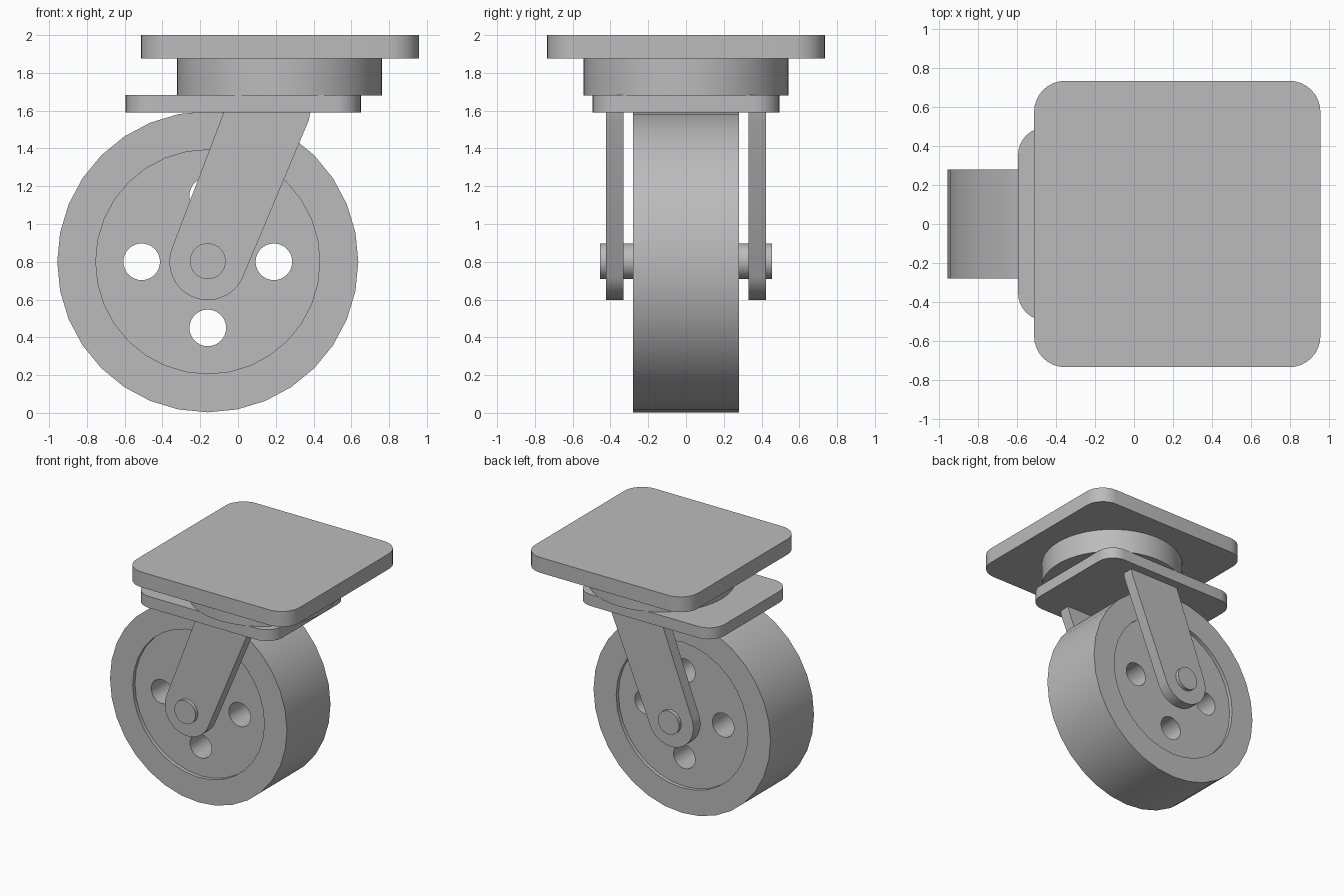
import bpy, bmesh
from math import sin, cos, pi, radians
from mathutils import Matrix

cube = bpy.data.objects.get("Cube")
if cube:
    bpy.data.objects.remove(cube, do_unlink=True)

grey = bpy.data.materials.new("plain grey")
grey.use_nodes = True
colour = (0.5, 0.5, 0.5, 1)
grey.diffuse_color = colour
grey.node_tree.nodes["Principled BSDF"].inputs["Base Color"].default_value = colour

UPRIGHT = Matrix.Rotation(radians(90), 4, "X")  # profile (x, z), extruded along y
FLAT = Matrix.Identity(4)                       # profile (x, y), extruded along z


def arc(cx, cy, r, start, end, steps):
    angles = [radians(start + (end - start) * i / steps) for i in range(steps + 1)]
    return [(cx + r * cos(a), cy + r * sin(a)) for a in angles]


def circle(cx, cy, r, sides):
    return arc(cx, cy, r, 0, 360, sides)[:-1]


def rounded_rect(x0, x1, y0, y1, r):
    corners = [(x1 - r, y1 - r), (x0 + r, y1 - r), (x0 + r, y0 + r), (x1 - r, y0 + r)]
    return [p for i, (x, y) in enumerate(corners) for p in arc(x, y, r, 90 * i, 90 * i + 90, 8)]


def extrude(name, loops, depth, location, turn):
    """Solid from an outline and optional holes, centred on its location."""
    curve = bpy.data.curves.new(name + "_outline", "CURVE")
    curve.dimensions = "2D"
    curve.fill_mode = "BOTH"
    curve.extrude = depth / 2
    for loop in loops:
        spline = curve.splines.new("POLY")
        spline.points.add(len(loop) - 1)
        for point, (x, y) in zip(spline.points, loop):
            point.co = (x, y, 0, 1)
        spline.use_cyclic_u = True
    source = bpy.data.objects.new(name + "_outline", curve)
    bpy.context.collection.objects.link(source)
    graph = bpy.context.evaluated_depsgraph_get()
    mesh = bpy.data.meshes.new_from_object(source.evaluated_get(graph))
    bpy.data.objects.remove(source, do_unlink=True)

    # weld caps to sides and bake the placement
    bm = bmesh.new()
    bm.from_mesh(mesh)
    bmesh.ops.remove_doubles(bm, verts=bm.verts, dist=0.0005)
    bmesh.ops.transform(bm, matrix=Matrix.Translation(location) @ turn, verts=bm.verts)
    bmesh.ops.recalc_face_normals(bm, faces=bm.faces)
    bm.to_mesh(mesh)
    bm.free()
    mesh.name = name
    mesh.materials.clear()
    mesh.materials.append(grey)
    obj = bpy.data.objects.new(name, mesh)
    bpy.context.collection.objects.link(obj)
    bpy.ops.object.select_all(action="DESELECT")
    obj.select_set(True)
    bpy.context.view_layer.objects.active = obj
    bpy.ops.object.shade_smooth_by_angle(angle=radians(30))
    return obj


WX, WZ = -0.16, 0.8  # wheel centre

# Mounting plate, swivel drum and fork plate
extrude("mounting_plate", [rounded_rect(-0.513, 0.957, -0.735, 0.735, 0.16)],
        0.125, (0, 0, 1.9375), FLAT)
extrude("swivel_drum", [circle(0.22, 0, 0.542, 64)], 0.195, (0, 0, 1.7785), FLAT)
extrude("fork_plate", [rounded_rect(-0.595, 0.65, -0.495, 0.495, 0.14)],
        0.093, (0, 0, 1.6355), FLAT)

# Wheel: tyre ring and slightly recessed hub disc with four round holes
extrude("tyre", [circle(WX, WZ, 0.797, 32), circle(WX, WZ, 0.593, 32)],
        0.56, (0, 0, 0), UPRIGHT)
holes = [circle(WX + 0.35 * cos(i * pi / 2), WZ + 0.35 * sin(i * pi / 2), 0.097, 32)
         for i in range(4)]
extrude("wheel_hub", [circle(WX, WZ, 0.593, 32)] + holes, 0.5, (0, 0, 0), UPRIGHT)

# Axle
extrude("axle", [circle(WX, WZ + 0.003, 0.095, 32)], 0.908, (0, 0, 0), UPRIGHT)

# Slanted fork legs, one each side
leg = arc(WX, WZ, 0.203, 158, 338, 20) + [(0.375, 1.55), (0.385, 1.6), (-0.072, 1.6)]
for side, y in (("front", -0.378), ("back", 0.378)):
    extrude(side + "_fork_leg", [leg], 0.092, (0, y, 0), UPRIGHT)
